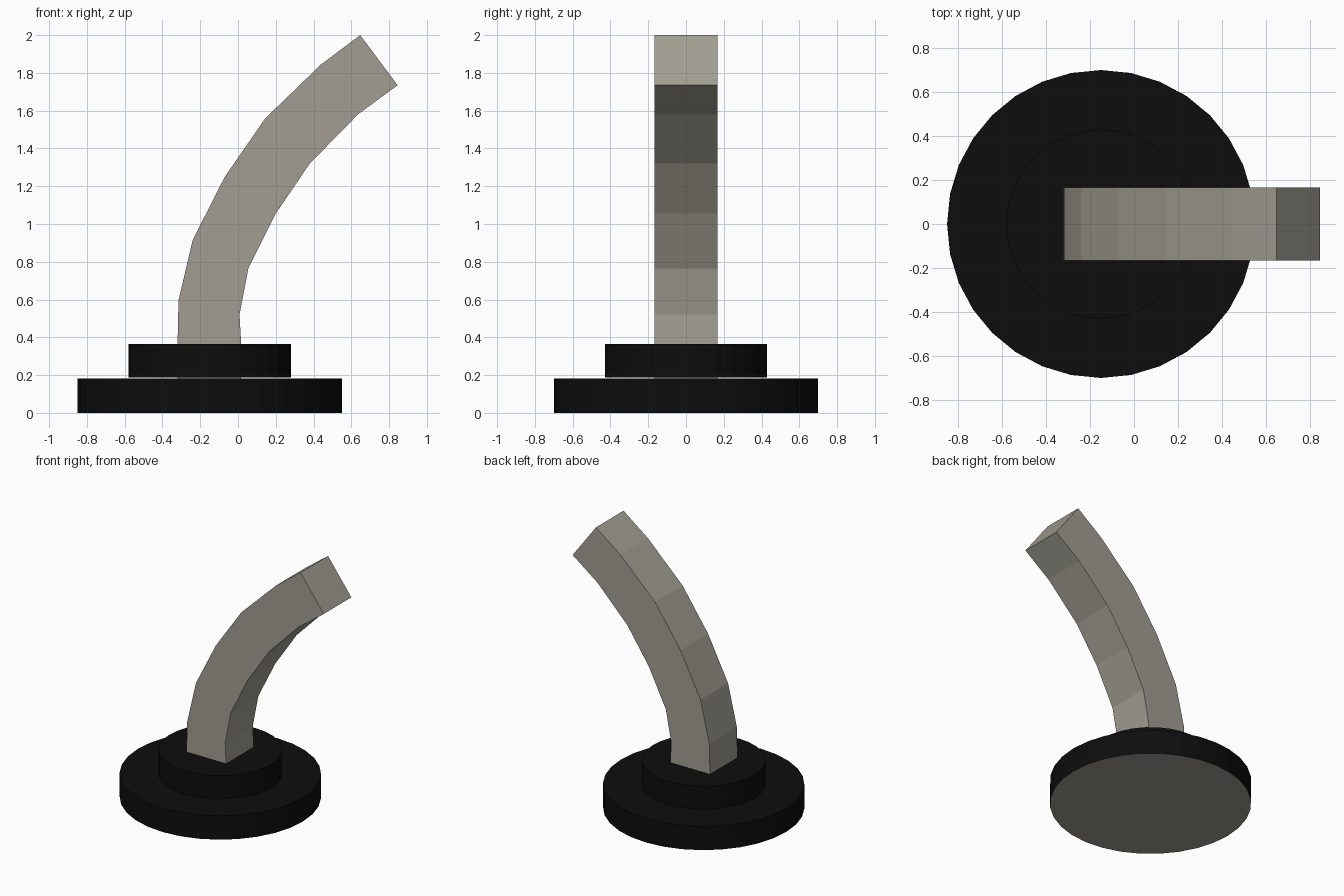
import bpy
import bmesh

if "Cube" in bpy.data.objects:
    bpy.data.objects.remove(bpy.data.objects["Cube"])


def material(name, color):
    m = bpy.data.materials.new(name)
    m.diffuse_color = color
    m.use_nodes = True
    m.node_tree.nodes["Principled BSDF"].inputs["Base Color"].default_value = m.diffuse_color
    return m


black = material("black", (0.004, 0.004, 0.004, 1))
stone = material("stone", (0.36, 0.34, 0.29, 1))


def disc(name, radius, z0, z1):
    bpy.ops.mesh.primitive_cylinder_add(vertices=32, radius=radius, depth=z1 - z0,
                                        location=(-0.15, 0, (z0 + z1) / 2))
    ob = bpy.context.object
    ob.name = name
    ob.data.materials.append(black)
    return ob


# Two-tier round base, with a bare underside
base = disc("base_disc", 0.70, 0, 0.183)
base.data.materials.append(stone)
for p in base.data.polygons:
    if p.normal.z < -0.5:
        p.material_index = 1
disc("upper_disc", 0.43, 0.187, 0.365)

# Curved square arm: outer and inner (x, z) edge points at each station
outer = [(-0.32, 0.17), (-0.32, 0.365), (-0.315, 0.595), (-0.24, 0.915),
         (-0.07, 1.25), (0.145, 1.56), (0.44, 1.845), (0.647, 2.0)]
inner = [(0.017, 0.17), (0.017, 0.365), (0.008, 0.52), (0.055, 0.765),
         (0.20, 1.055), (0.38, 1.32), (0.635, 1.58), (0.845, 1.735)]
half = 0.167
bm = bmesh.new()
rings = [[bm.verts.new(c) for c in ((a[0], -half, a[1]), (b[0], -half, b[1]),
                                    (b[0], half, b[1]), (a[0], half, a[1]))]
         for a, b in zip(outer, inner)]
for r, s in zip(rings, rings[1:]):
    for i in range(4):
        j = (i + 1) % 4
        bm.faces.new((r[i], r[j], s[j], s[i]))
bm.faces.new(rings[0][::-1])
bm.faces.new(rings[-1])
bmesh.ops.recalc_face_normals(bm, faces=bm.faces)
mesh = bpy.data.meshes.new("curved_arm")
bm.to_mesh(mesh)
bm.free()
mesh.materials.append(stone)
arm = bpy.data.objects.new("curved_arm", mesh)
bpy.context.collection.objects.link(arm)
